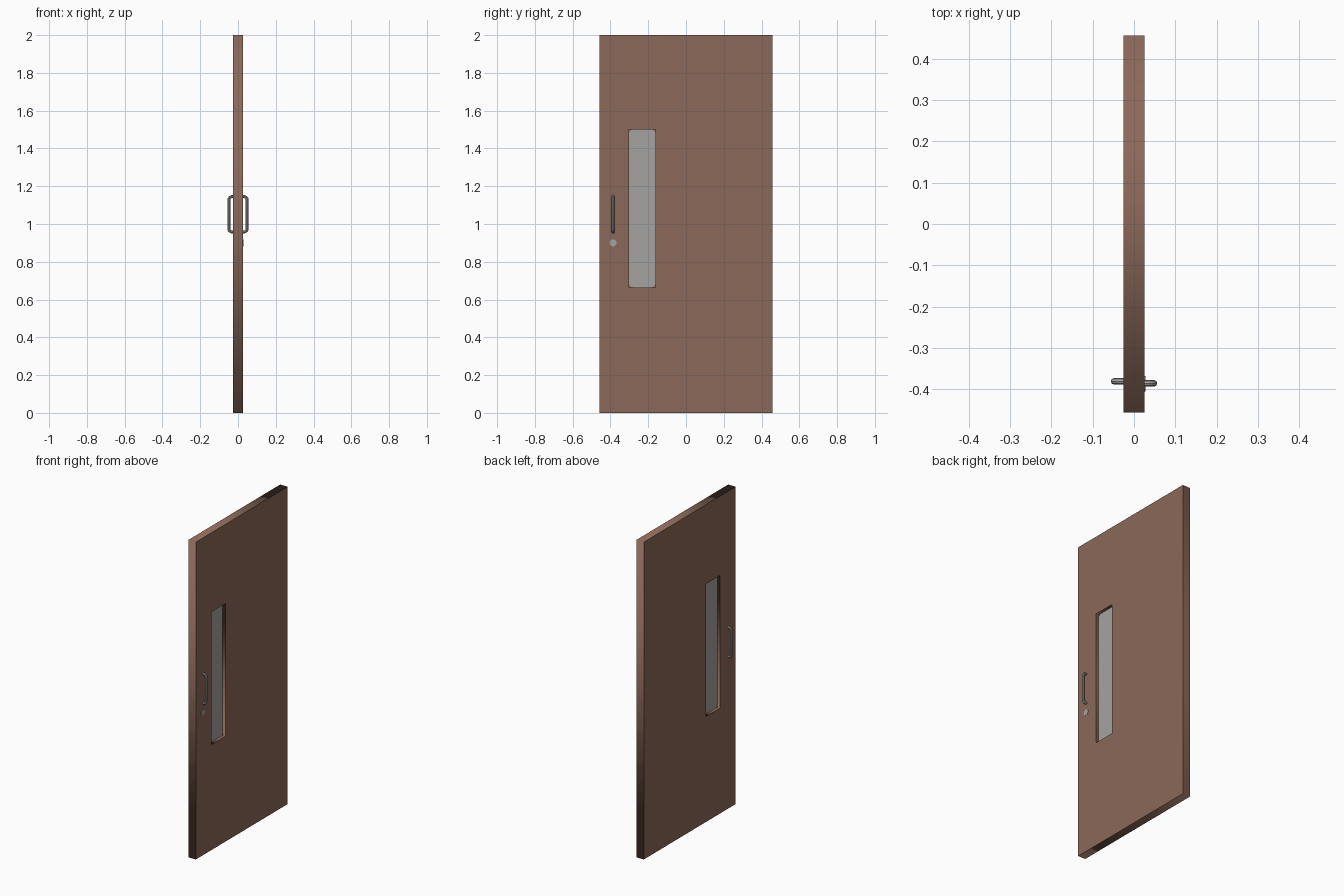
import bpy
from math import sin, cos, pi

if "Cube" in bpy.data.objects:
    bpy.data.objects.remove(bpy.data.objects["Cube"])


def material(name, rgb):
    m = bpy.data.materials.new(name)
    m.diffuse_color = (*rgb, 1)
    m.use_nodes = True
    m.node_tree.nodes["Principled BSDF"].inputs["Base Color"].default_value = m.diffuse_color
    return m


WOOD = material("brown wood", (0.26, 0.14, 0.098))
GLASS = material("grey glass", (0.38, 0.37, 0.36))
METAL = material("grey metal", (0.38, 0.37, 0.36))


def finish(name, curve, mat):
    ob = bpy.data.objects.new(name, curve)
    bpy.context.collection.objects.link(ob)
    curve.materials.append(mat)
    bpy.ops.object.select_all(action='DESELECT')
    ob.select_set(True)
    bpy.context.view_layer.objects.active = ob
    bpy.ops.object.convert(target='MESH')
    return bpy.context.object


def add_poly(curve, pts, cyclic):
    sp = curve.splines.new('POLY')
    sp.points.add(len(pts) - 1)
    for p, co in zip(sp.points, pts):
        p.co = (*co, 1)
    sp.use_cyclic_u = cyclic


def plate(name, outlines, x0, x1, mat):
    """Outlines in (y, z), extruded from x0 to x1; inner outlines are holes."""
    c = bpy.data.curves.new(name, 'CURVE')
    c.dimensions = '2D'
    c.fill_mode = 'BOTH'
    c.extrude = (x1 - x0) / 2
    for o in outlines:
        add_poly(c, [(y, z, 0) for y, z in o], True)
    ob = finish(name, c, mat)
    ob.rotation_euler = (pi / 2, 0, pi / 2)
    ob.location.x = (x0 + x1) / 2
    return ob


def rect(y0, y1, z0, z1):
    return [(y0, z0), (y1, z0), (y1, z1), (y0, z1)]


def arc(cy, cz, r, a0, a1, n):
    return [(cy + r * cos(a0 + (a1 - a0) * i / n),
             cz + r * sin(a0 + (a1 - a0) * i / n)) for i in range(n + 1)]


# door slab with window opening
Y0, Y1, Z0, Z1 = -0.302, -0.162, 0.665, 1.5
T = 0.026
plate("door_slab", [rect(-0.457, 0.457, 0, 2), rect(Y0, Y1, Z0, Z1)], -T, T, WOOD)

# window pane with rounded corners, and the wooden corner pieces around it
R = 0.022
pane = []
corners = [(Y1, Z1, -1, -1), (Y0, Z1, 1, -1), (Y0, Z0, 1, 1), (Y1, Z0, -1, 1)]
for i, (y, z, sy, sz) in enumerate(corners):
    a = arc(y + sy * R, z + sz * R, R, i * pi / 2, (i + 1) * pi / 2, 5)
    pane += a
    plate("window_corner", [[(y, z)] + a[::-1]], -0.008, 0.008, WOOD)
plate("window_pane", [pane], -0.007, 0.007, GLASS)


# pull handles on both faces
def handle(name, side, y):
    b, out, z0, z1, r = 0.018, 0.0485, 0.9575, 1.1455, 0.0078
    prof = ([(T - 0.004, z0)] + arc(out - b, z0 + b, b, -pi / 2, 0, 4)
            + arc(out - b, z1 - b, b, 0, pi / 2, 4) + [(T - 0.004, z1)])
    c = bpy.data.curves.new(name, 'CURVE')
    c.dimensions = '3D'
    c.bevel_depth = r
    c.bevel_resolution = 2
    c.use_fill_caps = True
    add_poly(c, [(side * x, y, z) for x, z in prof], False)
    finish(name, c, METAL)
    bpy.ops.object.shade_smooth_by_angle()


handle("handle_right", 1, -0.386)
handle("handle_left", -1, -0.381)

# lock disc below the right handle
plate("lock_disc", [arc(-0.387, 0.9, 0.019, 0, 2 * pi, 16)[:-1]], T - 0.003, T + 0.002, METAL)
